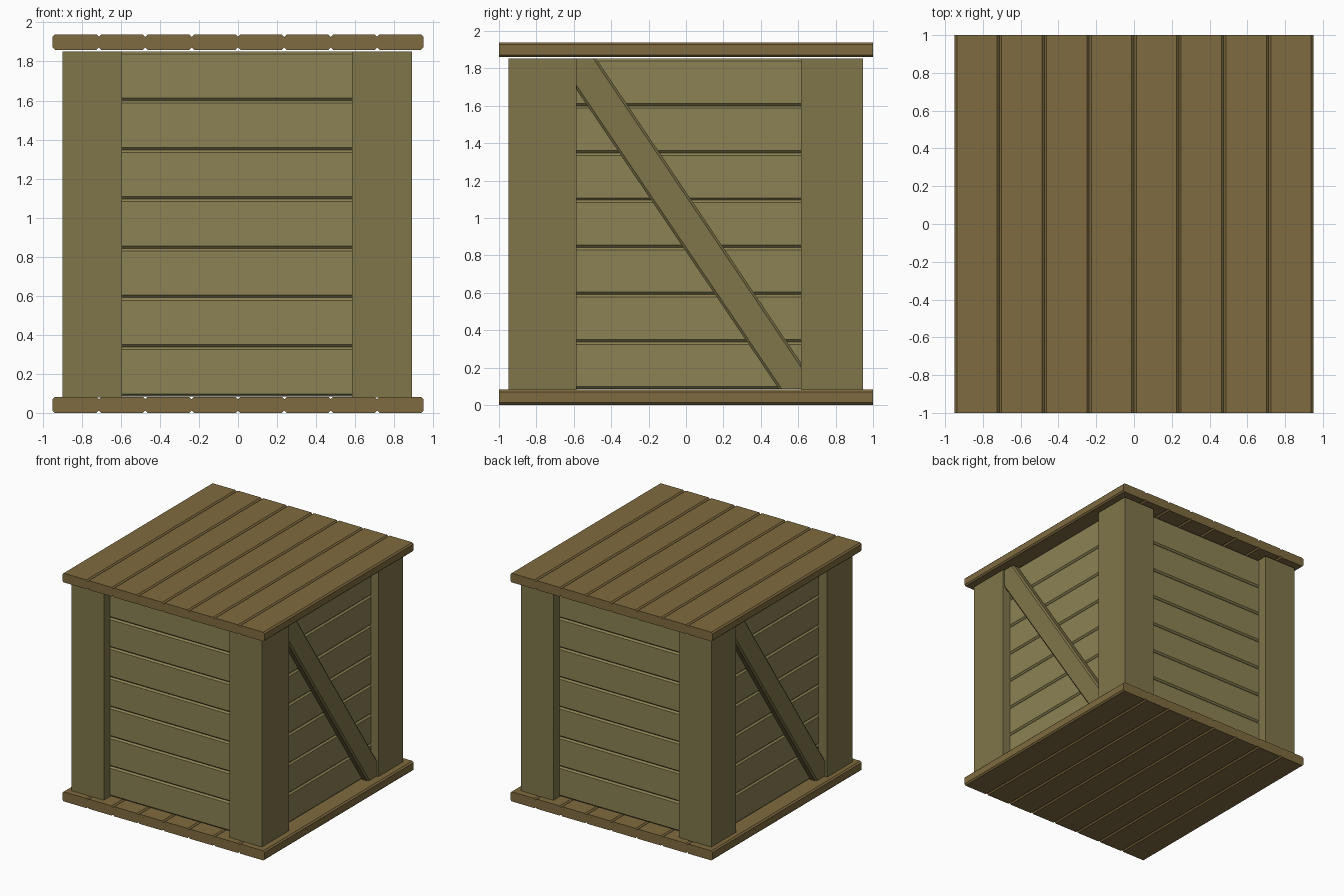
import bpy, bmesh
from mathutils import Vector

if "Cube" in bpy.data.objects:
    bpy.data.objects.remove(bpy.data.objects["Cube"])


def material(name, rgb):
    m = bpy.data.materials.new(name)
    m.diffuse_color = (*rgb, 1)
    m.use_nodes = True
    m.node_tree.nodes["Principled BSDF"].inputs["Base Color"].default_value = m.diffuse_color
    return m


LID = material("dark_wood", (0.212, 0.147, 0.050))
PANEL = material("pale_wood", (0.262, 0.223, 0.087))
POST = material("mid_wood", (0.216, 0.181, 0.069))


def prism(name, points, direction, mat):
    """Extrude a closed outline of 3D points along a direction."""
    bm = bmesh.new()
    face = bm.faces.new([bm.verts.new(p) for p in points])
    ext = bmesh.ops.extrude_face_region(bm, geom=[face])
    moved = [g for g in ext["geom"] if isinstance(g, bmesh.types.BMVert)]
    bmesh.ops.translate(bm, verts=moved, vec=Vector(direction))
    bmesh.ops.recalc_face_normals(bm, faces=bm.faces)
    mesh = bpy.data.meshes.new(name)
    bm.to_mesh(mesh)
    bm.free()
    obj = bpy.data.objects.new(name, mesh)
    mesh.materials.append(mat)
    bpy.context.collection.objects.link(obj)
    return obj


def chamfered(a0, a1, b0, b1, c):
    """Rectangle outline with cut corners."""
    return [(a0 + c, b0), (a1 - c, b0), (a1, b0 + c), (a1, b1 - c),
            (a1 - c, b1), (a0 + c, b1), (a0, b1 - c), (a0, b0 + c)]


# Base and lid: eight planks running front to back
W = 1.9 / 8
for part, z0, z1 in (("base", 0, 0.082), ("lid", 1.86, 1.938)):
    for i in range(8):
        x = -0.95 + i * W
        outline = chamfered(x, x + W, z0, z1, 0.012)
        prism(f"{part}_plank_{i + 1}", [(a, -1, b) for a, b in outline], (0, 2, 0), LID)

# Walls: seven horizontal boards on each side
Z0, Z1, T = 0.085, 1.852, 0.06
H = (Z1 - Z0) / 7
for i in range(7):
    z = Z0 + i * H
    for side, y in (("front", -0.87), ("back", 0.865 - T)):
        outline = chamfered(y, y + T, z, z + H, 0.013)
        prism(f"{side}_board_{i + 1}", [(-0.76, a, b) for a, b in outline], (1.52, 0, 0), PANEL)
    for side, x in (("left", -0.82), ("right", 0.82 - T)):
        outline = chamfered(x, x + T, z, z + H, 0.013)
        prism(f"{side}_board_{i + 1}", [(a, -0.8, b) for a, b in outline], (0, 1.6, 0), PANEL)

# Corner posts
posts = {
    "front_left_post": (-0.90, -0.595, -0.95, -0.61),
    "front_right_post": (0.585, 0.89, -0.95, -0.585),
    "back_left_post": (-0.90, -0.595, 0.615, 0.945),
    "back_right_post": (0.585, 0.89, 0.615, 0.945),
}
for name, (x0, x1, y0, y1) in posts.items():
    prism(name, [(x0, y0, 0.08), (x1, y0, 0.08), (x1, y1, 0.08), (x0, y1, 0.08)],
          (0, 0, Z1 - 0.08), POST)

# Diagonal braces, turned half a circle between the right and left sides
OUTLINE = [(-0.6, Z1), (-0.48, Z1), (0.63, 0.203), (0.63, Z0), (0.497, Z0), (-0.6, 1.707)]
for name, s in (("right_brace", 1), ("left_brace", -1)):
    brace = prism(name, [(s * 0.81, s * y, z) for y, z in OUTLINE], (s * 0.067, 0, 0), POST)
    # chamfer the two long outer edges
    bm = bmesh.new()
    bm.from_mesh(brace.data)
    edges = [e for e in bm.edges if e.calc_length() > 1
             and all(abs(v.co.x) > 0.85 for v in e.verts)]
    bmesh.ops.bevel(bm, geom=edges, offset=0.013, segments=1, affect='EDGES')
    bm.to_mesh(brace.data)
    bm.free()
